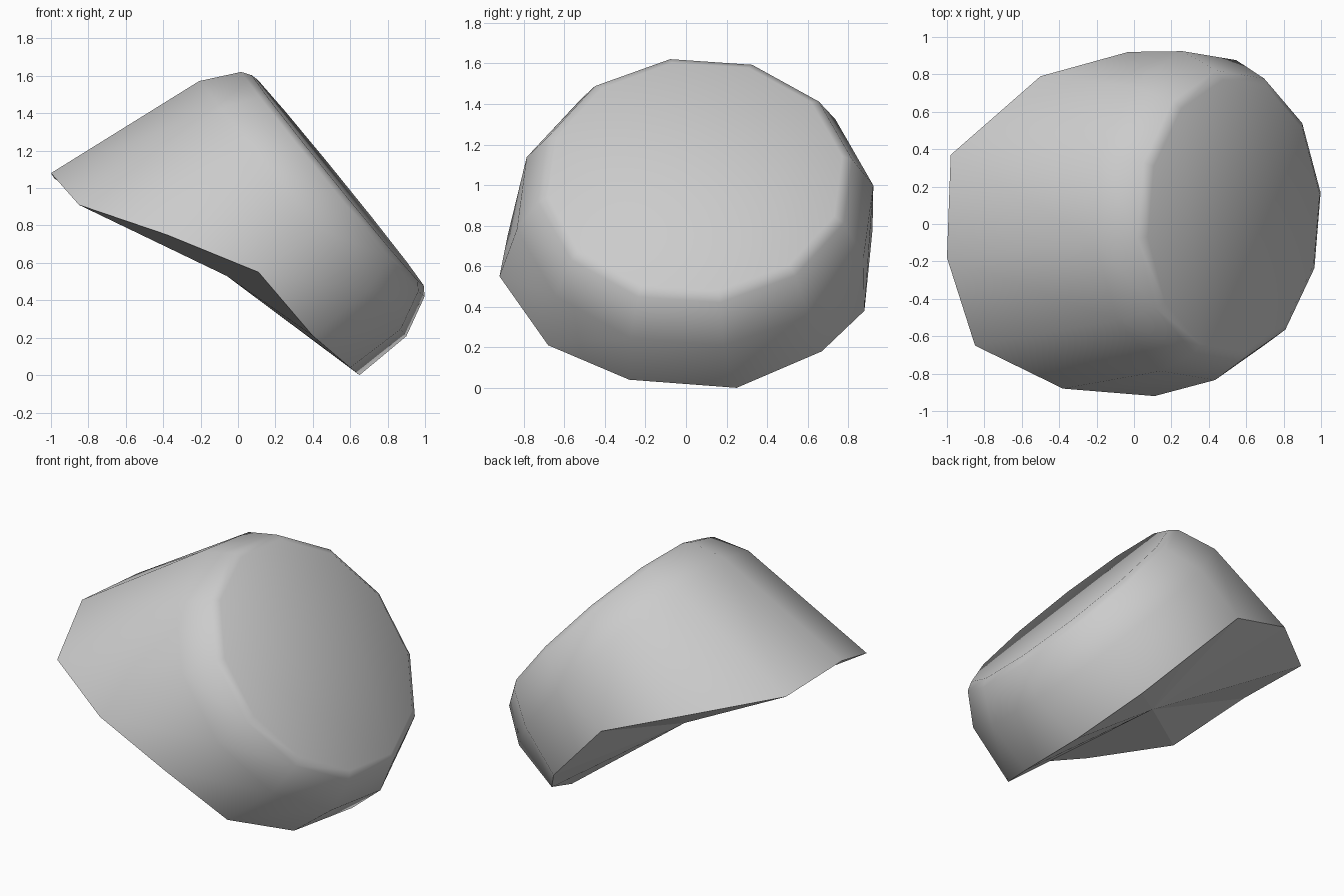
import bpy, bmesh
from math import radians, sin, cos
from mathutils import Vector

cube = bpy.data.objects.get("Cube")
if cube:
    bpy.data.objects.remove(cube, do_unlink=True)

SIDES = 12
axis = Vector((0.776, 0, 0.63))
rise = Vector((-0.63, 0, 0.776))
side = Vector((0, 1, 0))


def ring(radius, height, tilt=0.0):
    """Polygon ring around the tilted axis, its height sloping along y."""
    points = []
    for i in range(SIDES):
        a = radians(21 + i * 360 / SIDES)
        y = 0.045 + radius * sin(a)
        points.append(axis * (height + tilt * y) + rise * (0.473 + radius * cos(a)) + side * y)
    return points


# Uneven lower rim, in the same order as the rings
rim = [(-0.98, 0.37, 1.05), (-0.5, 0.79, 0.95), (-0.03, 0.92, 0.78),
       (0.34, 0.88, 0.38), (0.5, 0.67, 0.18), (0.65, 0.25, 0.0),
       (0.6, -0.28, 0.04), (0.4, -0.68, 0.21), (0.11, -0.92, 0.55),
       (-0.38, -0.88, 0.75), (-0.85, -0.65, 0.91), (-1.0, -0.18, 1.08)]

bm = bmesh.new()
loops = [[bm.verts.new(p) for p in points]
         for points in (ring(0.735, 1.07, 0.025), ring(0.785, 1.037, 0.02),
                        ring(0.89, 0.83), rim)]

# Flat top disc
bm.faces.new(loops[0])

# Rounded edge, shoulder and flared wall
for upper, lower in zip(loops, loops[1:]):
    for i in range(SIDES):
        j = (i + 1) % SIDES
        bm.faces.new((upper[i], upper[j], lower[j], lower[i]))

# Faceted underside meeting at one low point
hub = bm.verts.new((-0.06, 0.1, 0.53))
for i in range(SIDES):
    bm.faces.new((loops[-1][i], loops[-1][(i + 1) % SIDES], hub))

bmesh.ops.recalc_face_normals(bm, faces=bm.faces)
mesh = bpy.data.meshes.new("tilted_cap")
bm.to_mesh(mesh)
bm.free()
cap = bpy.data.objects.new("tilted_cap", mesh)
bpy.context.collection.objects.link(cap)

# Plain grey surface
grey = bpy.data.materials.new("plain_grey")
grey.use_nodes = True
colour = (0.6, 0.6, 0.6, 1)
grey.diffuse_color = colour
grey.node_tree.nodes["Principled BSDF"].inputs["Base Color"].default_value = colour
mesh.materials.append(grey)

# Soft shoulder, crisp rim, flat underside
bpy.ops.object.select_all(action="DESELECT")
cap.select_set(True)
bpy.context.view_layer.objects.active = cap
bpy.ops.object.shade_smooth_by_angle(angle=radians(60))
for face in mesh.polygons[-SIDES:]:
    face.use_smooth = False
